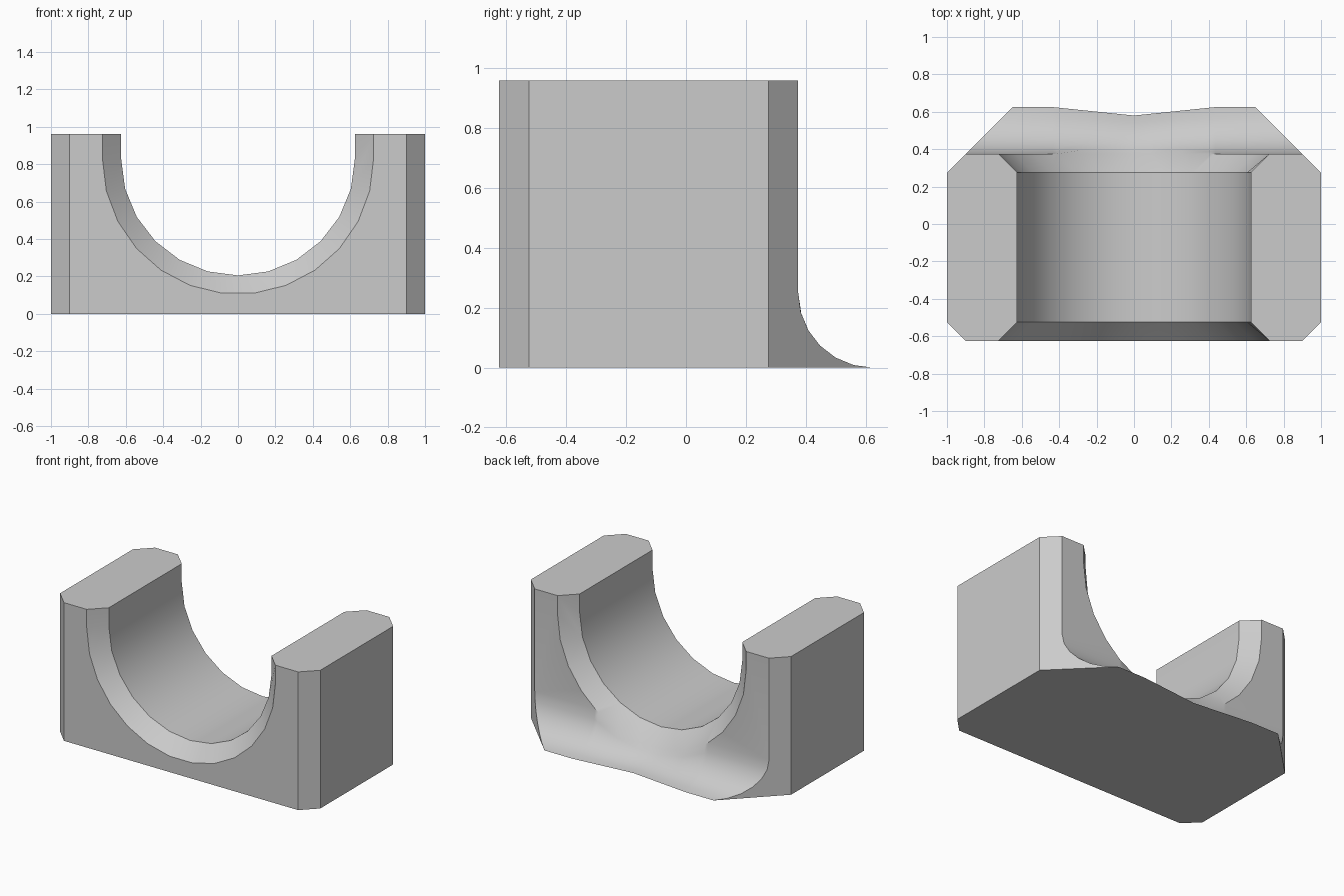
import bpy, bmesh
from math import sin, cos, asin, sqrt, pi, radians

cube = bpy.data.objects.get("Cube")
if cube:
    bpy.data.objects.remove(cube, do_unlink=True)

TOP, AXIS_Z = 0.96, 0.83           # block height, saddle axis height
BORE, FLARE = 0.625, 0.725         # saddle radius, flared mouth radius
FRONT, BACK, CH = -0.625, 0.375, 0.1
FILLET = 0.25                      # radius of the rear foot

bm = bmesh.new()


def face(points):
    bm.faces.new([bm.verts.new(p) for p in points])


def mirrored(points):
    face(points)
    face([(-x, y, z) for x, y, z in points])


def ring(radius, y, angles):
    """Half-round saddle section with straight sides up to the top."""
    arc = [(radius * sin(a), y, AXIS_Z - radius * cos(a)) for a in angles]
    return [(-radius, y, TOP)] + arc + [(radius, y, TOP)]


def zip_rings(a, b):
    """Join two open rings with different point counts by triangles."""
    i = j = 0
    while i < len(a) - 1 or j < len(b) - 1:
        if j == len(b) - 1 or (i < len(a) - 1 and a[i + 1][0] / FLARE <= b[j + 1][0] / BORE):
            face([a[i], a[i + 1], b[j]])
            i += 1
        else:
            face([a[i], b[j + 1], b[j]])
            j += 1


def steps(n):
    return [pi * (k / n - 0.5) for k in range(n + 1)]


# Saddle bore and flared mouths
edge = asin(0.6)                   # where the rear flare meets the foot
rear_angles = sorted(steps(13) + [-edge, 0, edge])
front_ring = ring(FLARE, FRONT, steps(13))
bore_front = ring(BORE, FRONT + CH, steps(12))
bore_rear = ring(BORE, BACK - CH, steps(12))
rear_ring = ring(FLARE, BACK, rear_angles)
zip_rings(front_ring, bore_front)
zip_rings(rear_ring, bore_rear)
for k in range(len(bore_front) - 1):
    face([bore_front[k], bore_front[k + 1], bore_rear[k + 1], bore_rear[k]])


# Rear foot: arcs from the wall or the flare, tangent to the ground
def foot_column(x, top, slanted=0):
    reach = 0.205 + 0.045 * min(1, abs(x) / 0.435)
    radius = (reach ** 2 + top ** 2) / (2 * top)
    sweep = asin(min(1, reach / radius))
    column = []
    for k in range(7):
        a = sweep * (1 - k / 6)
        y = BACK + reach - radius * sin(a)
        px = slanted * (1.275 - y) if slanted else x
        column.append((px, y, radius * (1 - cos(a))))
    return column


columns = [foot_column(-0.9, FILLET, -1)]
columns += [foot_column(p[0], p[2]) for p in rear_ring if p[2] < FILLET + 0.001]
columns += [foot_column(0.9, FILLET, 1)]
for a, b in zip(columns, columns[1:]):
    for k in range(6):
        face([a[k], b[k], b[k + 1], a[k + 1]])

# Outer walls, chamfered corners and top pads
corner_f, corner_b = FRONT + CH, BACK - CH


def wall(x0, y0, x1, y1):
    mirrored([(x0, y0, 0), (x1, y1, 0), (x1, y1, TOP), (x0, y0, TOP)])


wall(1, corner_f, 1, corner_b)
wall(0.9, FRONT, 1, corner_f)
mirrored([(1, corner_b, 0), (1, corner_b, TOP), (0.9, BACK, TOP)] + columns[-1])
mirrored([(0.9, BACK, FILLET), (0.9, BACK, TOP)]
         + [p for p in reversed(rear_ring) if p[0] > 0 and p[2] > FILLET - 0.001])
mirrored([(x, y, TOP) for x, y in (
    (1, corner_b), (0.9, BACK), (FLARE, BACK), (BORE, corner_b),
    (BORE, corner_f), (FLARE, FRONT), (0.9, FRONT), (1, corner_f))])

# Front face and underside
face([(-0.9, FRONT, 0), (-0.9, FRONT, TOP)] + front_ring
     + [(0.9, FRONT, TOP), (0.9, FRONT, 0)])
face([(-1, corner_b, 0), (-1, corner_f, 0), (-0.9, FRONT, 0), (0.9, FRONT, 0),
      (1, corner_f, 0), (1, corner_b, 0)] + [c[-1] for c in reversed(columns)])

bmesh.ops.remove_doubles(bm, verts=bm.verts, dist=0.0005)
bmesh.ops.recalc_face_normals(bm, faces=bm.faces)
mesh = bpy.data.meshes.new("saddle_block")
bm.to_mesh(mesh)
bm.free()
block = bpy.data.objects.new("saddle_block", mesh)
bpy.context.collection.objects.link(block)

# Plain grey finish
grey = bpy.data.materials.new("light_grey")
grey.use_nodes = True
colour = (0.6, 0.6, 0.6, 1)
grey.diffuse_color = colour
grey.node_tree.nodes["Principled BSDF"].inputs["Base Color"].default_value = colour
mesh.materials.append(grey)

bpy.context.view_layer.objects.active = block
block.select_set(True)
bpy.ops.object.shade_smooth_by_angle(angle=radians(30))
